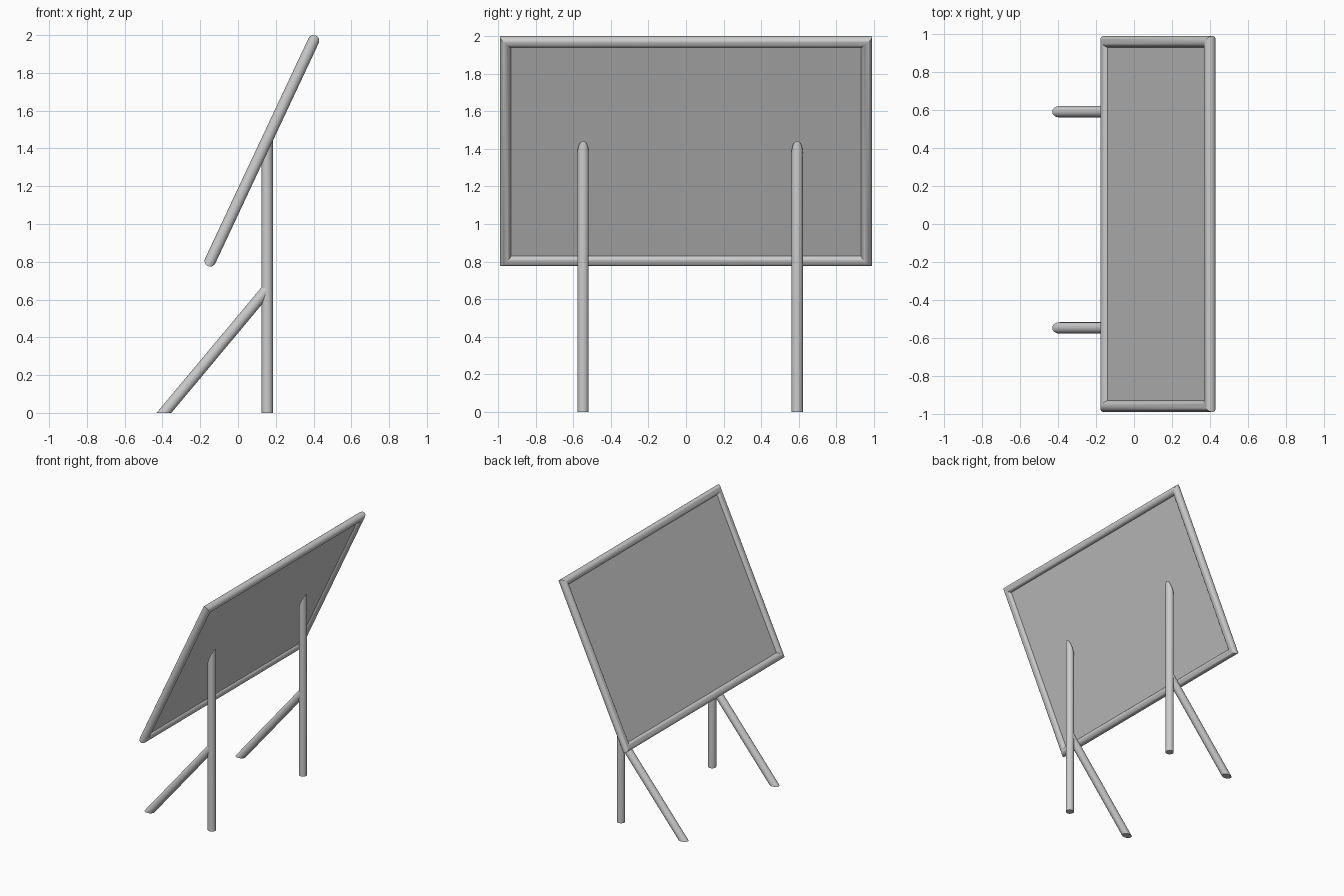
import bpy, bmesh
from math import sin, cos, tau
from mathutils import Vector

if "Cube" in bpy.data.objects:
    bpy.data.objects.remove(bpy.data.objects["Cube"])

R, SIDES = 0.03, 32
LOW, HIGH = Vector((-0.147, 0, 0.805)), Vector((0.40, 0, 1.97))   # centres of lower and upper rails
HALF_Y = 0.961
UP = (HIGH - LOW).normalized()
SIDE = Vector((0, 1, 0))
BACK = SIDE.cross(UP)          # panel normal
if BACK.x < 0:
    BACK = -BACK
MID = (LOW + HIGH) / 2
HALF_U = (HIGH - LOW).length / 2


def finish(name, bm):
    bmesh.ops.recalc_face_normals(bm, faces=bm.faces)
    mesh = bpy.data.meshes.new(name)
    bm.to_mesh(mesh)
    bm.free()
    ob = bpy.data.objects.new(name, mesh)
    bpy.context.collection.objects.link(ob)
    bpy.ops.object.select_all(action='DESELECT')
    ob.select_set(True)
    bpy.context.view_layer.objects.active = ob
    bpy.ops.object.shade_smooth_by_angle(angle=0.6)
    return ob


def bridge(bm, a, b):
    for i in range(SIDES):
        j = (i + 1) % SIDES
        bm.faces.new((a[i], a[j], b[j], b[i]))


def tube(name, p0, n0, p1, n1):
    """Round tube from p0 to p1, each end cut along the plane with normal n0 / n1."""
    bm = bmesh.new()
    d = (p1 - p0).normalized()
    e = d.cross(SIDE)
    rings = []
    for p, n in ((p0, n0), (p1, n1)):
        ring = []
        for i in range(SIDES):
            off = (SIDE * cos(tau * i / SIDES) + e * sin(tau * i / SIDES)) * R
            off -= d * (off.dot(n) / d.dot(n))
            ring.append(bm.verts.new(p + off))
        bm.faces.new(ring)
        rings.append(ring)
    bridge(bm, *rings)
    return finish(name, bm)


# frame: closed round rail with mitred corners
bm = bmesh.new()
rings = []
for sy, su in ((-1, -1), (1, -1), (1, 1), (-1, 1)):
    ring = []
    for i in range(SIDES):
        c, s = R * cos(tau * i / SIDES), R * sin(tau * i / SIDES)
        ring.append(bm.verts.new(MID + SIDE * sy * (HALF_Y + c) + UP * su * (HALF_U + c) + BACK * s))
    rings.append(ring)
for k in range(4):
    bridge(bm, rings[k], rings[(k + 1) % 4])
finish("frame", bm)

# thin board held in the middle of the frame
bm = bmesh.new()
bmesh.ops.create_cube(bm, size=2)
for v in bm.verts:
    v.co = MID + SIDE * v.co.x * HALF_Y + UP * v.co.y * HALF_U + BACK * v.co.z * 0.006
finish("board", bm)

# legs: upright post cut along the board, and a slanted brace cut flat on the floor
Z = Vector((0, 0, 1))
POST_X = 0.155
plane_pt = MID + BACK * R
top_z = plane_pt.z - BACK.x * (POST_X - plane_pt.x) / BACK.z
for label, y in (("left", -0.548), ("right", 0.592)):
    foot, head = Vector((POST_X, y, 0)), Vector((POST_X, y, top_z))
    tube(label + "_post", foot, Z, head, BACK)
    a, b = Vector((-0.392, y, 0)), Vector((POST_X, y, 0.655))
    tube(label + "_brace", a, Z, b, b - a)
